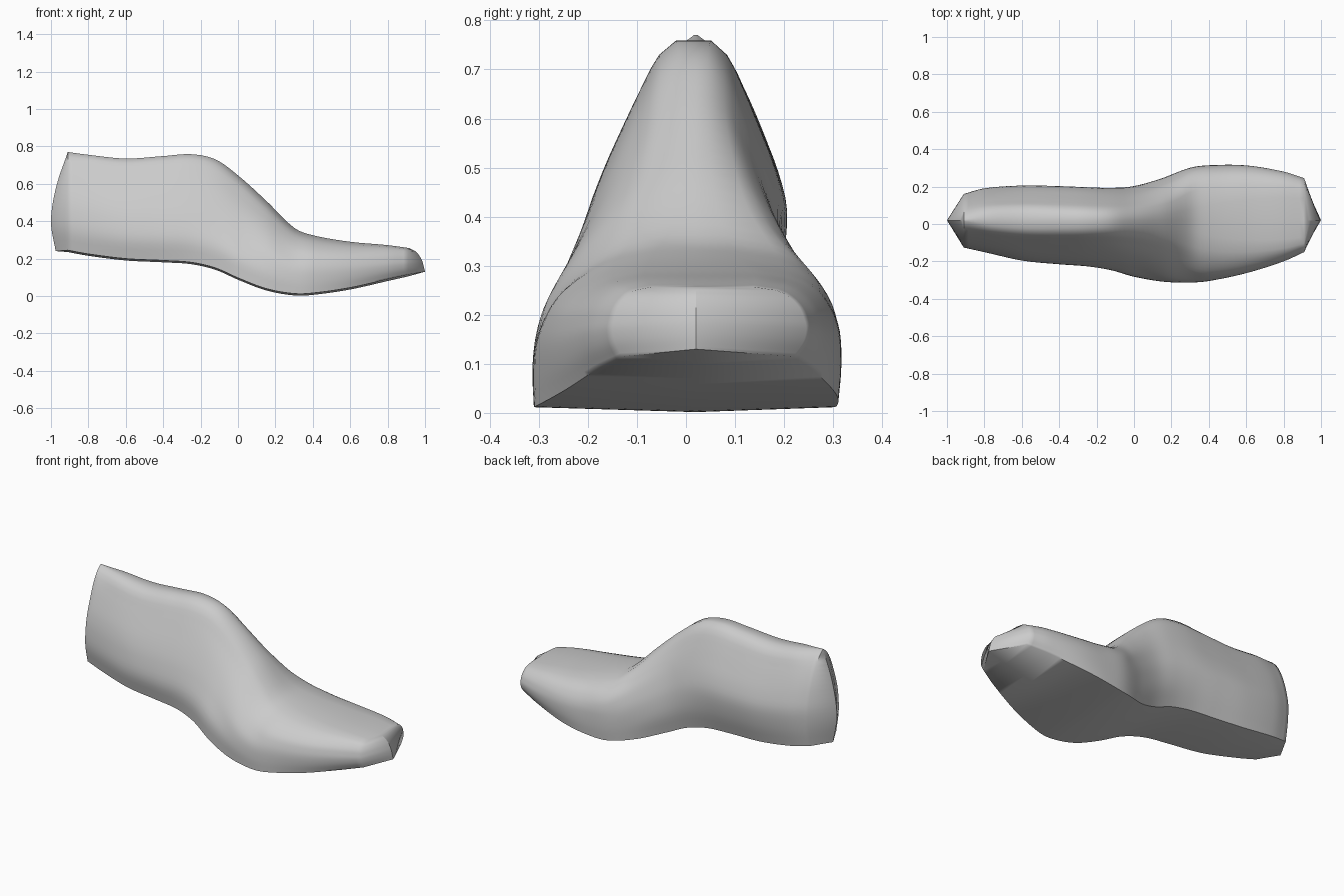
import bpy
import bmesh
import math

cube = bpy.data.objects.get("Cube")
if cube:
    bpy.data.objects.remove(cube, do_unlink=True)

MIDDLE = 0.02      # centre line of crown, heel edge and toe edge
LEVELS = 20        # rows from sole edge to crown
STEPS = 72         # stations along the length
SOLE_BULGE = 0.01  # sole edge lies this much above the sole centre


def smooth_sample(rows, key):
    """Cubic interpolation of rows whose first value is the key."""
    key = min(max(key, rows[0][0]), rows[-1][0])
    i = 0
    while i < len(rows) - 2 and key > rows[i + 1][0]:
        i += 1

    def slope(j, column):
        before, after = rows[max(j - 1, 0)], rows[min(j + 1, len(rows) - 1)]
        return (after[column] - before[column]) / (after[0] - before[0])

    start, end = rows[i], rows[i + 1]
    span = end[0] - start[0]
    u = (key - start[0]) / span
    ease = u * u * (3 - 2 * u)
    result = []
    for column in range(1, len(start)):
        value = start[column] + (end[column] - start[column]) * ease
        value += span * u * (1 - u) ** 2 * slope(i, column)
        value -= span * u * u * (1 - u) * slope(i + 1, column)
        result.append(value)
    return result


# Length position, sole height, crown height, right edge, left edge
outline = [
    (-0.91, 0.235, 0.77, -0.125, 0.16),
    (-0.8, 0.215, 0.755, -0.15, 0.19),
    (-0.6, 0.19, 0.735, -0.195, 0.205),
    (-0.4, 0.18, 0.748, -0.215, 0.202),
    (-0.25, 0.17, 0.758, -0.227, 0.197),
    (-0.12, 0.14, 0.73, -0.25, 0.196),
    (0, 0.087, 0.645, -0.285, 0.205),
    (0.15, 0.03, 0.51, -0.308, 0.245),
    (0.3, 0.003, 0.365, -0.312, 0.3),
    (0.4, 0.006, 0.325, -0.305, 0.313),
    (0.6, 0.035, 0.29, -0.263, 0.313),
    (0.8, 0.08, 0.272, -0.2, 0.28),
    (0.91, 0.105, 0.257, -0.15, 0.245),
]

# Share of the full width at each height, for sections along the length
heights = (0, 0.2, 0.4, 0.55, 0.7, 0.85, 0.95, 1)
left_sections = [
    (-0.91, 0.85, 0.97, 1, 0.9, 0.74, 0.5, 0.25, 0.03),
    (-0.75, 0.83, 0.96, 1, 0.9, 0.74, 0.54, 0.38, 0.18),
    (-0.3, 0.76, 0.94, 1, 0.9, 0.72, 0.52, 0.36, 0.18),
    (0, 0.86, 0.98, 0.96, 0.86, 0.71, 0.5, 0.32, 0.12),
    (0.2, 0.97, 1, 0.99, 0.93, 0.82, 0.61, 0.4, 0.14),
    (0.32, 0.98, 1, 1, 0.98, 0.92, 0.77, 0.55, 0.22),
    (0.5, 0.98, 1, 1, 0.98, 0.92, 0.8, 0.6, 0.32),
    (0.91, 0.88, 0.97, 1, 0.98, 0.94, 0.85, 0.73, 0.52),
]
right_sections = [
    (-0.91, 0.85, 1, 0.97, 0.86, 0.68, 0.46, 0.24, 0.03),
    (-0.75, 0.88, 1, 0.95, 0.84, 0.67, 0.48, 0.34, 0.18),
    (-0.3, 0.93, 1, 0.9, 0.77, 0.61, 0.44, 0.31, 0.17),
    (0, 0.98, 0.98, 0.84, 0.71, 0.56, 0.38, 0.25, 0.1),
    (0.2, 0.99, 1, 0.95, 0.84, 0.68, 0.48, 0.31, 0.1),
    (0.4, 0.99, 1, 0.99, 0.95, 0.87, 0.7, 0.5, 0.26),
    (0.91, 0.88, 0.97, 1, 0.98, 0.94, 0.85, 0.73, 0.52),
]

# Side profiles of the end edges: height share, length position
heel_edge = [(0, -0.975), (0.3, -1), (0.65, -0.972), (1, -0.91)]
toe_edge = [(0, 1), (0.5, 0.982), (0.85, 0.95), (1, 0.912)]

shares = [k / LEVELS for k in range(LEVELS + 1)]


def side_points(x, edge, sections, low, high):
    """Points up one side of a section, from sole edge to crown."""
    shape = list(zip(heights, smooth_sample(sections, x)))
    points = []
    for t in shares:
        width = smooth_sample(shape, t)[0]
        points.append((x, MIDDLE + (edge - MIDDLE) * width, low + (high - low) * t))
    return points


def section_ring(x):
    """One closed section: sole centre, left side, crown, right side."""
    sole, crown, right, left = smooth_sample(outline, x)
    low = sole + SOLE_BULGE
    lefts = side_points(x, left, left_sections, low, crown)
    rights = side_points(x, right, right_sections, low, crown)
    return [(x, MIDDLE, sole)] + lefts + [(x, MIDDLE, crown)] + rights[::-1]


def end_ring(edge, low, high):
    """A section collapsed onto the upright edge at heel or toe."""
    points = []
    for t in [0] + shares + [1] + shares[::-1]:
        points.append((smooth_sample(edge, t)[0], MIDDLE, low + (high - low) * t))
    return points


# Loft the body between the two end edges
first, last = outline[0][0], outline[-1][0]
rings = [end_ring(heel_edge, 0.24, 0.77)]
for step in range(STEPS + 1):
    rings.append(section_ring(first + (last - first) * step / STEPS))
rings.append(end_ring(toe_edge, 0.13, 0.257))

bm = bmesh.new()
loops = [[bm.verts.new(point) for point in ring] for ring in rings]
for back, front in zip(loops, loops[1:]):
    for k in range(len(back)):
        n = (k + 1) % len(back)
        bm.faces.new((back[k], back[n], front[n], front[k]))
bmesh.ops.remove_doubles(bm, verts=bm.verts, dist=0.0005)
bmesh.ops.recalc_face_normals(bm, faces=bm.faces)

# Keep the upright heel and toe edges crisp
for edge in bm.edges:
    if all(abs(v.co.x) > 0.915 for v in edge.verts):
        edge.smooth = False
mesh = bpy.data.meshes.new("shoe_last")
bm.to_mesh(mesh)
bm.free()

# Single plain grey surface
grey = bpy.data.materials.new("plain_grey")
grey.use_nodes = True
colour = (0.6, 0.6, 0.6, 1)
grey.diffuse_color = colour
grey.node_tree.nodes["Principled BSDF"].inputs["Base Color"].default_value = colour
mesh.materials.append(grey)

shoe_last = bpy.data.objects.new("shoe_last", mesh)
bpy.context.collection.objects.link(shoe_last)
bpy.ops.object.select_all(action="DESELECT")
shoe_last.select_set(True)
bpy.context.view_layer.objects.active = shoe_last
bpy.ops.object.shade_smooth_by_angle(angle=math.radians(62))
